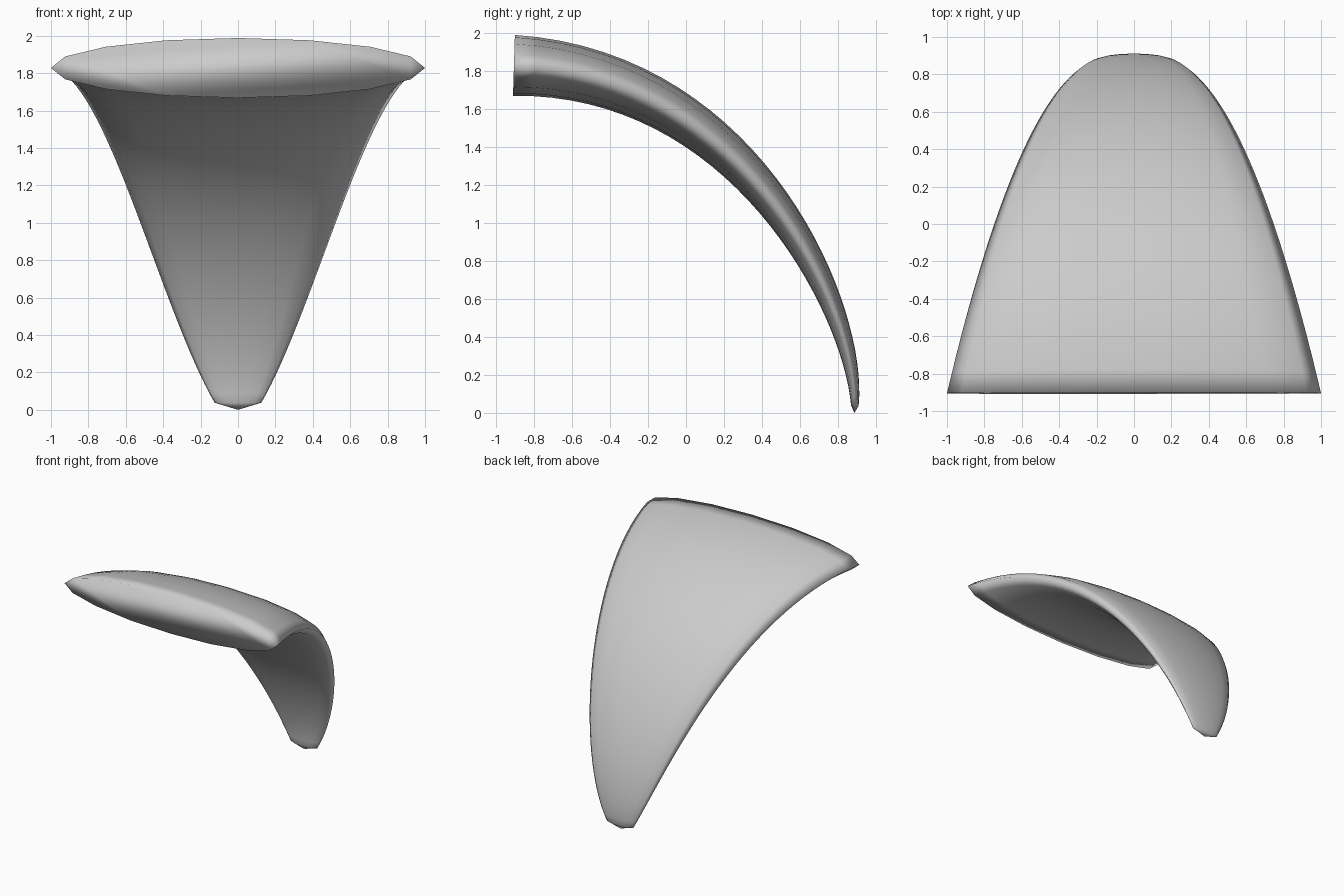
import bpy, bmesh, math
from mathutils import Vector

if "Cube" in bpy.data.objects:
    bpy.data.objects.remove(bpy.data.objects["Cube"])

SIDES, RINGS = 16, 32
RATIO = 0.16                      # thickness relative to width

# Curved spine (cubic curve in the y-z plane)
P = [Vector((0, -0.905, 1.828)), Vector((0, 0.33, 1.79)),
     Vector((0, 0.895, 0.54)), Vector((0, 0.888, 0.038))]

def spine(t):
    s = 1 - t
    pos = P[0]*s**3 + P[1]*3*s*s*t + P[2]*3*s*t*t + P[3]*t**3
    tan = (P[1]-P[0])*s*s + (P[2]-P[1])*2*s*t + (P[3]-P[2])*t*t
    tan.normalize()
    return pos, Vector((0, -tan.z, tan.y))

bm = bmesh.new()

# Elliptical rings shrinking along the spine
rings = []
for i in range(RINGS + 1):
    t = i / RINGS
    pos, nor = spine(t)
    w = 1.0 + (0.125 - 1.0) * t
    ring = []
    for k in range(SIDES):
        a = 2 * math.pi * k / SIDES
        ring.append(bm.verts.new(pos + Vector((w*math.cos(a), 0, 0)) + nor*(w*RATIO*math.sin(a))))
    rings.append(ring)

for a, b in zip(rings, rings[1:]):
    for k in range(SIDES):
        n = (k + 1) % SIDES
        bm.faces.new((a[k], a[n], b[n], b[k]))

# Flat wide end and short pointed tip
bm.faces.new(rings[0])
tip = bm.verts.new((0, 0.886, 0.0))
for k in range(SIDES):
    bm.faces.new((rings[-1][k], rings[-1][(k + 1) % SIDES], tip))

bmesh.ops.recalc_face_normals(bm, faces=bm.faces)
for f in bm.faces:
    f.smooth = True

mesh = bpy.data.meshes.new("curved_fin")
bm.to_mesh(mesh)
bm.free()
fin = bpy.data.objects.new("curved_fin", mesh)
bpy.context.collection.objects.link(fin)

mat = bpy.data.materials.new("light grey")
mat.diffuse_color = (0.6, 0.6, 0.6, 1)
mat.use_nodes = True
mat.node_tree.nodes["Principled BSDF"].inputs["Base Color"].default_value = mat.diffuse_color
mesh.materials.append(mat)
